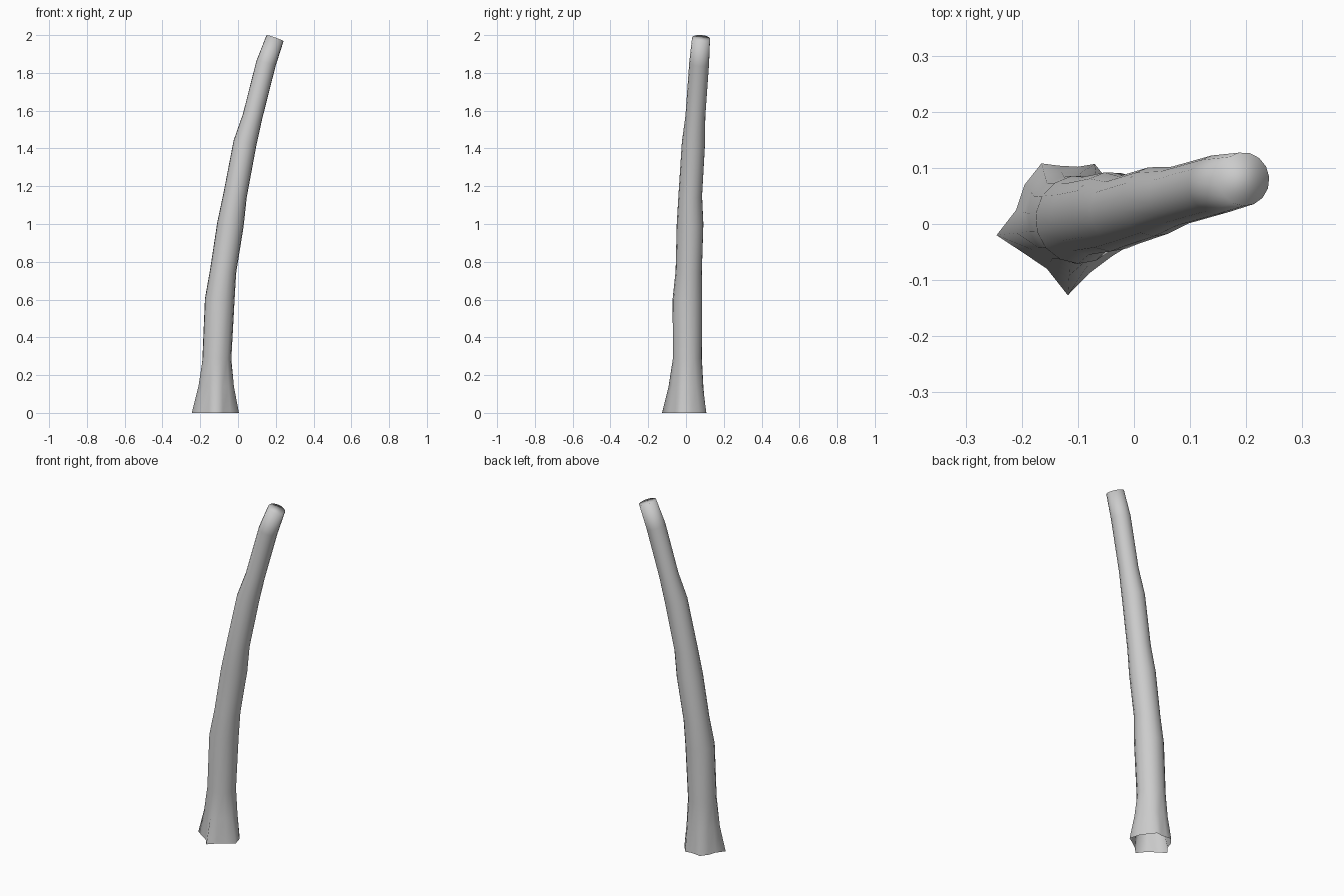
import bpy, bmesh, math
from mathutils import Vector

if "Cube" in bpy.data.objects:
    bpy.data.objects.remove(bpy.data.objects["Cube"])

SIDES = 15

# Flared root outline on the ground, counter-clockwise from the right-hand root
roots = [Vector((x, y, 0)) for x, y in [
    (0.005, -0.03), (-0.012, 0.03), (-0.04, 0.07), (-0.07, 0.107), (-0.1, 0.102),
    (-0.135, 0.104), (-0.165, 0.108), (-0.195, 0.07), (-0.21, 0.025), (-0.245, -0.02),
    (-0.195, -0.053), (-0.155, -0.08), (-0.118, -0.127), (-0.08, -0.088), (-0.04, -0.058)]]

# Trunk centre line: x, y, z, radius
path = [(-0.112, 0.008, 0.29, 0.077), (-0.097, 0.008, 0.6, 0.079),
        (-0.079, 0.015, 0.75, 0.070), (-0.040, 0.022, 1.0, 0.071),
        (-0.016, 0.023, 1.15, 0.063), (0.037, 0.040, 1.43, 0.062),
        (0.077, 0.050, 1.57, 0.053), (0.148, 0.070, 1.85, 0.053),
        (0.196, 0.080, 1.984, 0.048)]


def ring(i):
    """Round section square to the centre line."""
    c, r = Vector(path[i][:3]), path[i][3]
    a, b = path[max(i - 1, 0)], path[min(i + 1, len(path) - 1)]
    t = (Vector(b[:3]) - Vector(a[:3])).normalized()
    u = Vector((0, 1, 0)).cross(t).normalized()
    v = t.cross(u)
    angles = [math.radians(-20) + k * math.tau / SIDES for k in range(SIDES)]
    return [c + r * (math.cos(g) * u + math.sin(g) * v) for g in angles]


rings = [ring(i) for i in range(len(path))]
# Half-way section where the roots fade into the round trunk
fade = []
for p, q in zip(roots, rings[0]):
    m = p.lerp(q, 0.6)
    m.z = 0.14
    fade.append(m)
rings = [roots, fade] + rings

# Skin the sections, open underneath and capped at the cut top
bm = bmesh.new()
loops = [[bm.verts.new(p) for p in r] for r in rings]
for lo, hi in zip(loops, loops[1:]):
    for k in range(SIDES):
        n = (k + 1) % SIDES
        bm.faces.new((lo[k], lo[n], hi[n], hi[k]))
bm.faces.new(loops[-1])
for f in bm.faces:
    f.smooth = True

mesh = bpy.data.meshes.new("tree_trunk")
bm.to_mesh(mesh)
bm.free()
trunk = bpy.data.objects.new("tree_trunk", mesh)
bpy.context.collection.objects.link(trunk)
